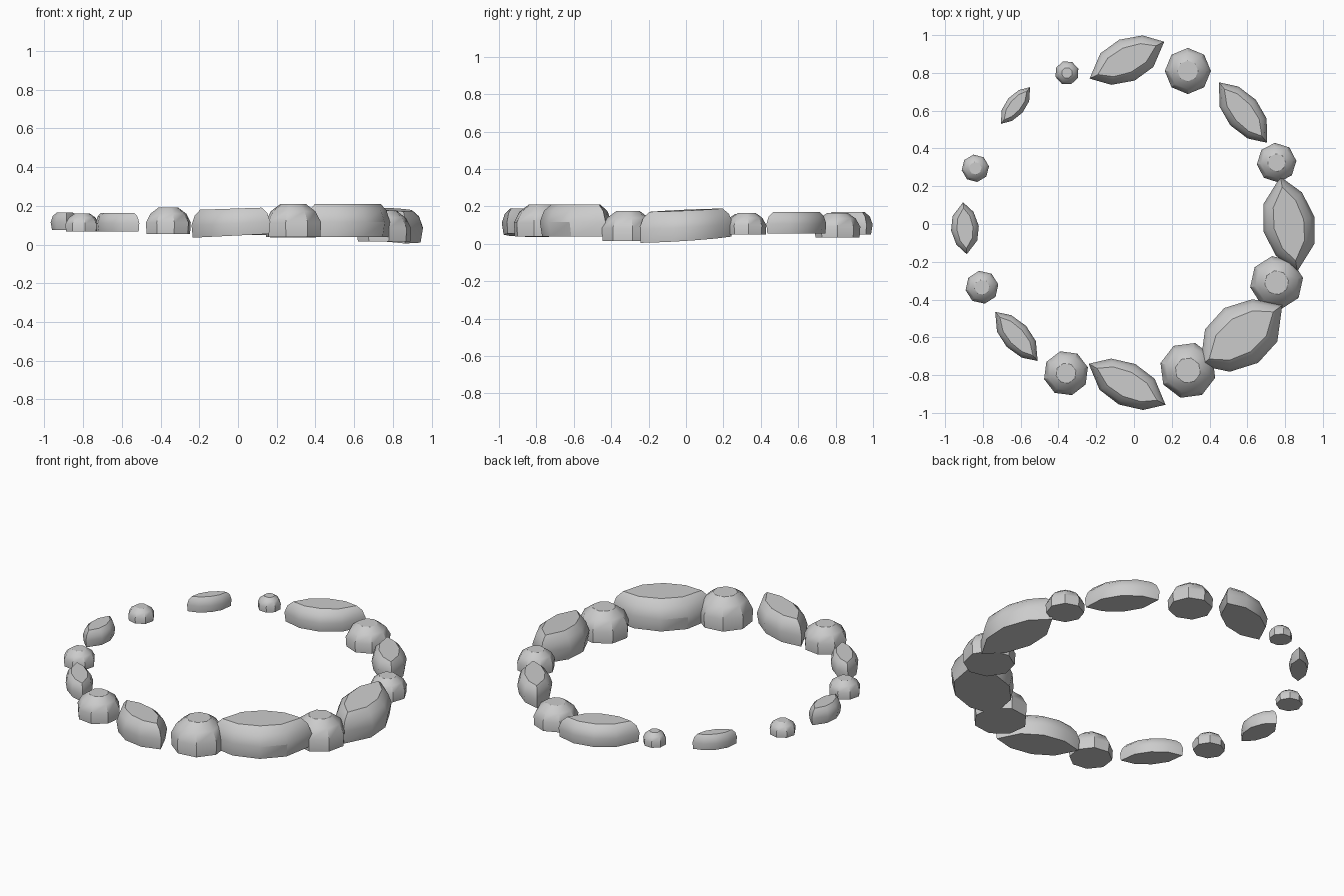
import bpy
import math
from mathutils import Vector

if "Cube" in bpy.data.objects:
    bpy.data.objects.remove(bpy.data.objects["Cube"])

# Single stone-grey material
stone = bpy.data.materials.new("stone_grey")
stone.use_nodes = True
GREY = (0.6, 0.6, 0.6, 1)
stone.diffuse_color = GREY
stone.node_tree.nodes["Principled BSDF"].inputs["Base Color"].default_value = GREY


def build(name, rings, n):
    """Skin a stack of rings, closed with flat caps."""
    verts = [p for ring in rings for p in ring]
    faces = [tuple(reversed(range(n))),
             tuple(range((len(rings) - 1) * n, len(rings) * n))]
    for k in range(len(rings) - 1):
        for i in range(n):
            j = (i + 1) % n
            faces.append((k * n + i, k * n + j, (k + 1) * n + j, (k + 1) * n + i))
    mesh = bpy.data.meshes.new(name)
    mesh.from_pydata(verts, [], faces)
    mesh.materials.append(stone)
    ob = bpy.data.objects.new(name, mesh)
    bpy.context.collection.objects.link(ob)
    bpy.ops.object.select_all(action="DESELECT")
    ob.select_set(True)
    bpy.context.view_layer.objects.active = ob
    bpy.ops.object.shade_smooth_by_angle(angle=math.radians(32))


def round_stone(name, x, y, r, z0, z1, turn):
    """Octagonal drum with a domed, flat-topped crown."""
    rings = []
    for scale, h in ((0.97, 0), (1, 0.43), (0.8, 0.77), (0.45, 1)):
        ring = []
        for i in range(8):
            a = math.radians(turn) + i * math.tau / 8
            ring.append((x + r * scale * math.cos(a), y + r * scale * math.sin(a),
                         z0 + h * (z1 - z0)))
        rings.append(ring)
    build(name, rings, 8)


# Half outline of a long stone, tip first, repeated by half-turn symmetry
HALF = [(1, 0), (0.6, 0.7), (0.05, 1), (-0.5, 0.82)]


def long_stone(name, tip_a, tip_b, width, z0, z1, skew, slope=(0, 0)):
    """Pointed oval stone lying between two tips, flat on top."""
    a, b = Vector(tip_a), Vector(tip_b)
    mid, u = (a + b) / 2, (b - a) / 2
    v = Vector((-u.y, u.x)).normalized() * width / 2
    outline = [(-skew * p, q) for p, q in HALF] + [(skew * p, -q) for p, q in HALF]
    if skew > 0:
        outline.reverse()
    outline.reverse()
    if sum(outline[i - 1][0] * outline[i][1] - outline[i][0] * outline[i - 1][1]
           for i in range(8)) < 0:
        outline.reverse()
    rings = []
    for sl, sw, h in ((0.97, 0.9, 0), (1, 1, 0.45), (0.92, 0.85, 0.8), (0.78, 0.58, 1)):
        ring = []
        for p, q in outline:
            d = u * p * sl + v * q * sw
            z = z0 + h * (z1 - z0) + (slope[0] * d.x + slope[1] * d.y) * (1 - h / 3)
            ring.append((mid.x + d.x, mid.y + d.y, max(z, 0)))
        rings.append(ring)
    build(name, rings, 8)


# Round stones: centre, radius, base and top height, turn
ROUND = [
    ("front_right_round", -0.36, -0.79, 0.12, 0.055, 0.19, 15),
    ("front_left_round", 0.285, -0.775, 0.15, 0.04, 0.21, 30),
    ("left_front_round", 0.755, -0.31, 0.142, 0.015, 0.175, 10),
    ("left_back_round", 0.755, 0.325, 0.105, 0.05, 0.165, 5),
    ("back_left_round", 0.285, 0.81, 0.122, 0.035, 0.165, 0),
    ("back_right_round", -0.355, 0.8, 0.064, 0.085, 0.16, 20),
    ("right_back_round", -0.84, 0.295, 0.073, 0.085, 0.16, 8),
    ("right_front_round", -0.805, -0.335, 0.088, 0.067, 0.16, 10),
]
for spec in ROUND:
    round_stone(*spec)

# Long stones: two tips, width, base and top height, skew, tilt
LONG = [
    ("front_long", (-0.24, -0.74), (0.167, -0.957), 0.23, 0.045, 0.185, 1, (0.05, 0)),
    ("front_left_long", (0.35, -0.75), (0.785, -0.43), 0.34, 0.04, 0.21, -1),
    ("left_long", (0.775, 0.25), (0.865, -0.25), 0.28, 0.022, 0.18, 1, (-0.05, 0.06)),
    ("back_left_long", (0.45, 0.75), (0.705, 0.43), 0.19, 0.055, 0.17, 1),
    ("back_long", (-0.235, 0.77), (0.16, 0.965), 0.23, 0.05, 0.17, -1),
    ("back_right_long", (-0.705, 0.53), (-0.55, 0.725), 0.105, 0.075, 0.16, -1),
    ("right_long", (-0.905, 0.115), (-0.885, -0.16), 0.148, 0.075, 0.165, 1),
    ("front_right_long", (-0.735, -0.465), (-0.51, -0.725), 0.15, 0.067, 0.163, 1),
]
for spec in LONG:
    long_stone(*spec)
